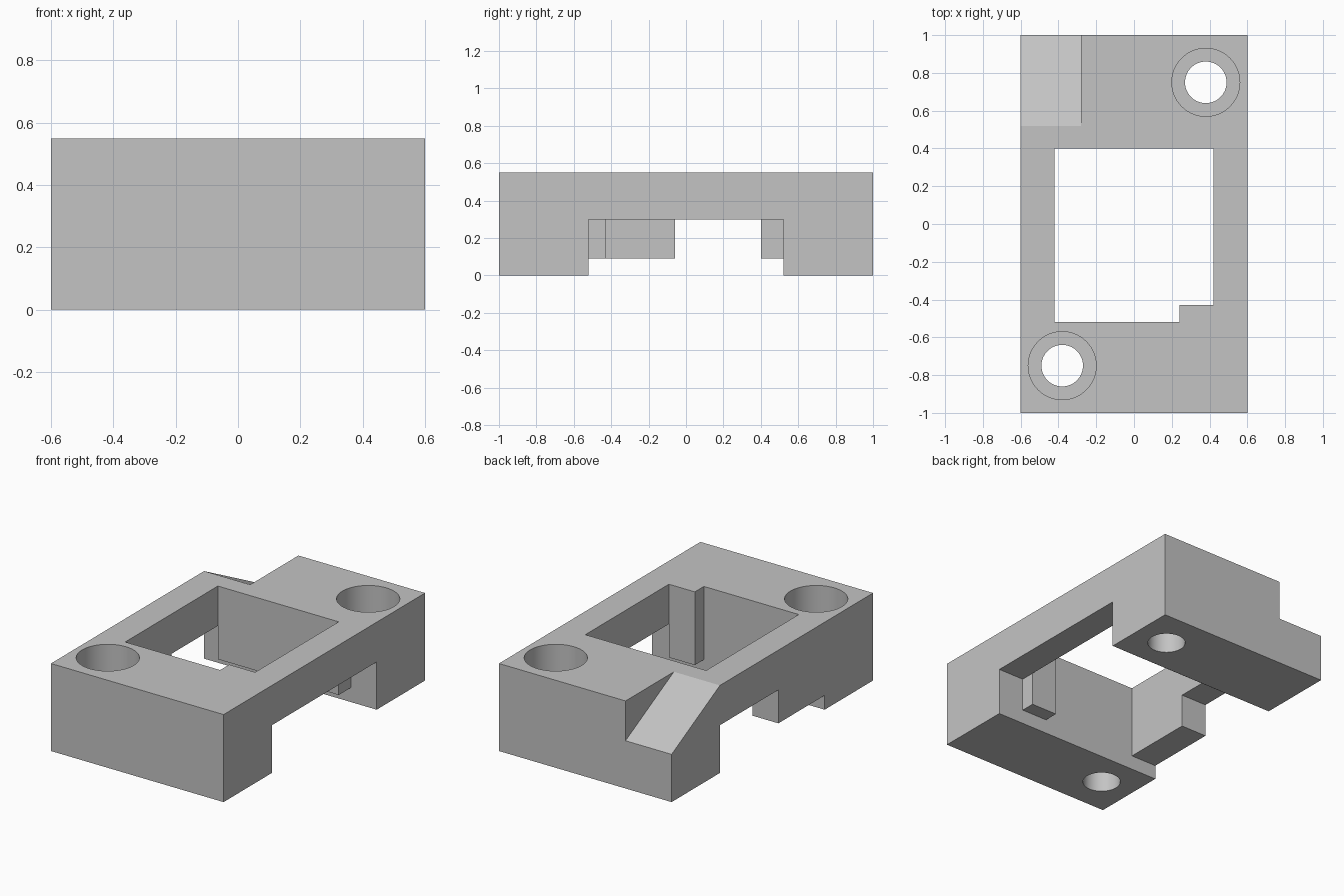
import bpy
import bmesh
import math
from mathutils import Vector

default_cube = bpy.data.objects.get("Cube")
if default_cube:
    bpy.data.objects.remove(default_cube, do_unlink=True)

grey = bpy.data.materials.new("plain grey")
grey.use_nodes = True
grey.diffuse_color = (0.55, 0.55, 0.55, 1)
grey.node_tree.nodes["Principled BSDF"].inputs["Base Color"].default_value = (0.55, 0.55, 0.55, 1)


def prism(name, outline, offset):
    """Solid made by sweeping a closed outline along an offset."""
    bm = bmesh.new()
    face = bm.faces.new([bm.verts.new(p) for p in outline])
    swept = bmesh.ops.extrude_face_region(bm, geom=[face], use_keep_orig=True)
    moved = [g for g in swept["geom"] if isinstance(g, bmesh.types.BMVert)]
    bmesh.ops.translate(bm, verts=moved, vec=Vector(offset))
    bmesh.ops.recalc_face_normals(bm, faces=bm.faces[:])
    mesh = bpy.data.meshes.new(name)
    bm.to_mesh(mesh)
    bm.free()
    mesh.materials.append(grey)
    obj = bpy.data.objects.new(name, mesh)
    bpy.context.collection.objects.link(obj)
    return obj


def upright(name, plan, z0, z1):
    return prism(name, [(x, y, z0) for x, y in plan], (0, 0, z1 - z0))


def box(name, x0, x1, y0, y1, z0, z1):
    return upright(name, [(x0, y0), (x1, y0), (x1, y1), (x0, y1)], z0, z1)


def cylinder(name, x, y, radius, z0, z1, sides=64):
    angles = [2 * math.pi * i / sides for i in range(sides)]
    plan = [(x + radius * math.cos(a), y + radius * math.sin(a)) for a in angles]
    return upright(name, plan, z0, z1)


HALF_W, HEIGHT, LEDGE, RIB = 0.6, 0.55, 0.30, 0.09
LEG, WIN = 0.52, 0.42
LOW, HIGH, OUT = -0.1, 0.7, 0.7

body = box("mount_block", -HALF_W, HALF_W, -1, 1, 0, HEIGHT)

# Window with a corner post, and the clearance between the legs
cutters = [
    upright("window_cutter", [(-WIN, -LEG), (0.24, -LEG), (0.24, -0.43),
                              (WIN, -0.43), (WIN, 0.4), (-WIN, 0.4)], LOW, HIGH),
    box("underside_cutter", -OUT, OUT, -LEG, LEG, LOW, RIB),
    box("left_opening_cutter", WIN, OUT, -LEG, LEG, LOW, LEDGE),
    box("right_opening_cutter", -OUT, -WIN, -0.06, LEG, LOW, LEDGE),
]

# Sloped notch in the back right corner
slope = (HEIGHT - LEDGE) / (1 - LEG)
notch = [(y, HEIGHT - slope * (y - LEG)) for y in (0.42, 1.1)] + [(1.1, HIGH), (0.42, HIGH)]
cutters.append(prism("notch_cutter", [(-OUT, y, z) for y, z in notch], (OUT - 0.28, 0, 0)))

# Counterbored screw holes at opposite corners
for side in (-1, 1):
    x, y = 0.38 * side, 0.75 * side
    cutters.append(cylinder("counterbore_cutter", x, y, 0.18, LEDGE, HIGH))
    cutters.append(cylinder("screw_hole_cutter", x, y, 0.11, LOW, HIGH))

bpy.ops.object.select_all(action="DESELECT")
bpy.context.view_layer.objects.active = body
body.select_set(True)
for cutter in cutters:
    cutter.hide_render = True
    cut = body.modifiers.new(cutter.name, "BOOLEAN")
    cut.operation = "DIFFERENCE"
    cut.solver = "EXACT"
    cut.object = cutter
    bpy.ops.object.modifier_apply(modifier=cut.name)
    bpy.data.objects.remove(cutter, do_unlink=True)

bpy.ops.object.shade_smooth_by_angle(angle=math.radians(20))
